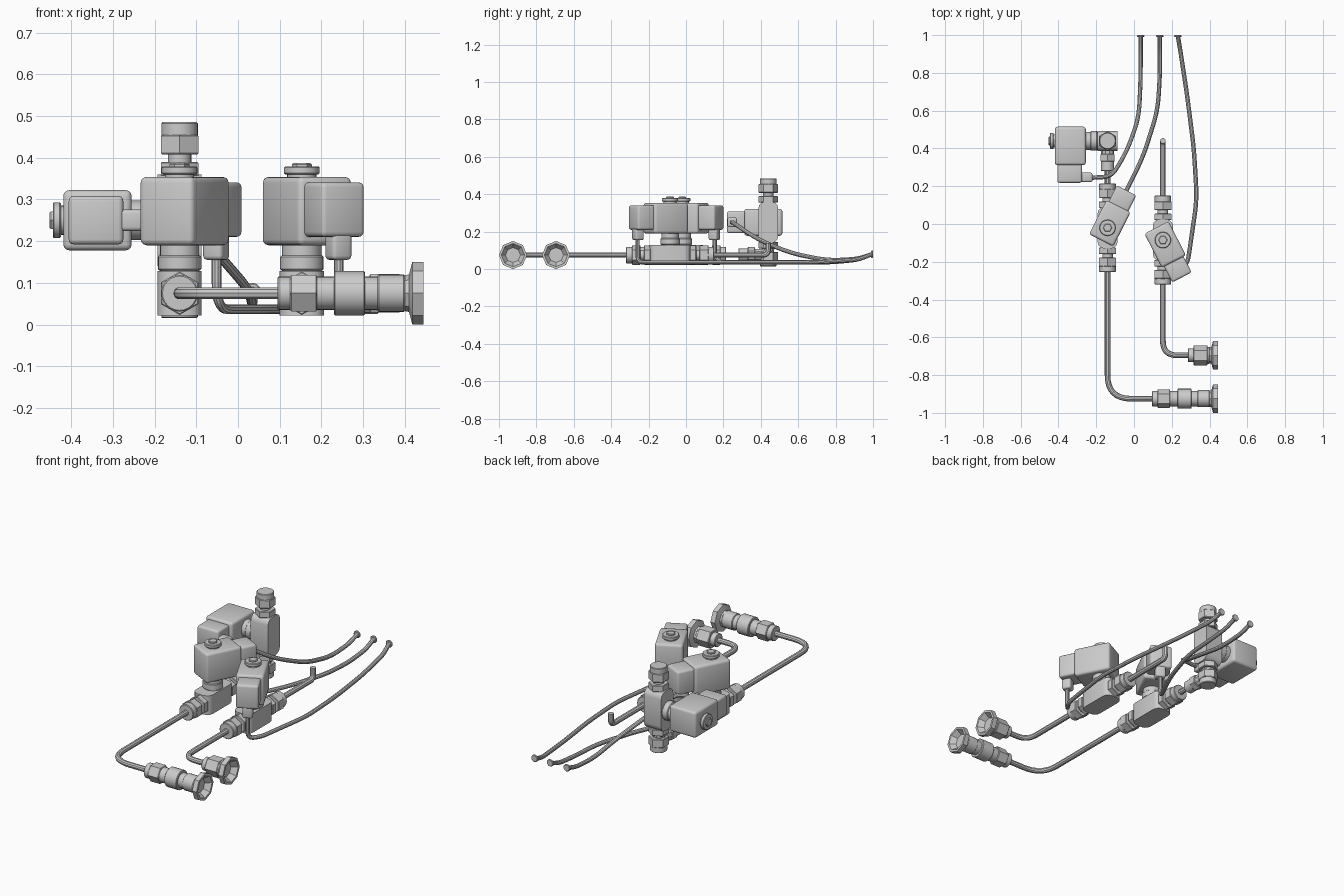
import bpy, bmesh, math
from mathutils import Matrix, Vector

if "Cube" in bpy.data.objects:
    bpy.data.objects.remove(bpy.data.objects["Cube"])

Z = 0.075  # height of the pipe centre line


def link(name, bm, M):
    bmesh.ops.recalc_face_normals(bm, faces=bm.faces)
    me = bpy.data.meshes.new(name)
    bm.to_mesh(me)
    bm.free()
    ob = bpy.data.objects.new(name, me)
    bpy.context.collection.objects.link(ob)
    ob.matrix_world = M
    return ob


def box(name, M, lo, hi, bevel=0.012):
    bm = bmesh.new()
    lo, hi = Vector(lo), Vector(hi)
    bmesh.ops.create_cube(bm, size=1, matrix=Matrix.Translation((lo + hi) / 2) @ Matrix.Diagonal((*(hi - lo), 1)))
    ob = link(name, bm, M)
    b = ob.modifiers.new("round", 'BEVEL')
    b.width, b.segments = bevel, 3
    return ob


def turned(name, M, prof, n=24, spin=0.0):
    """Revolve (radius, height) points round the local z axis."""
    bm = bmesh.new()
    rings = []
    for r, h in prof:
        rings.append([bm.verts.new((r * math.cos(spin + math.tau * i / n),
                                    r * math.sin(spin + math.tau * i / n), h)) for i in range(n)])
    for a, b in zip(rings, rings[1:]):
        for i in range(n):
            bm.faces.new((a[i], a[(i + 1) % n], b[(i + 1) % n], b[i]))
    bm.faces.new(rings[0])
    bm.faces.new(rings[-1])
    return link(name, bm, M)


def cyl(name, M, r, a, b, n=24, spin=0.0, c=0.003):
    return turned(name, M, [(r - c, a), (r, a + c), (r, b - c), (r - c, b)], n, spin)


def tube(name, pts, radius, fillet):
    """Pipe along a path with rounded corners."""
    pts = [Vector(p) for p in pts]
    path = [pts[0]]
    for p, q, s in zip(pts, pts[1:], pts[2:]):
        f = min(fillet, (p - q).length * 0.48, (s - q).length * 0.48)
        a, b = q + (p - q).normalized() * f, q + (s - q).normalized() * f
        for i in range(9):
            t = i / 8
            path.append(a.lerp(q, t).lerp(q.lerp(b, t), t))
    path.append(pts[-1])
    cu = bpy.data.curves.new(name, 'CURVE')
    cu.dimensions = '3D'
    cu.bevel_depth, cu.bevel_resolution, cu.use_fill_caps = radius, 3, True
    sp = cu.splines.new('POLY')
    sp.points.add(len(path) - 1)
    for pt, co in zip(sp.points, path):
        pt.co = (*co, 1)
    ob = bpy.data.objects.new(name, cu)
    bpy.context.collection.objects.link(ob)
    return ob


def along(direction, origin):
    return Matrix.Translation(origin) @ Vector(direction).to_track_quat('Z', 'Y').to_matrix().to_4x4()


def valve(tag, M, angle, spin):
    """Solenoid valve: flow along local y, coil above on local z."""
    body = box(tag + "_body", M, (-.053, -.11, -.053), (.053, .11, .053), .035)
    b = body.modifiers["round"]
    b.limit_method = 'WEIGHT'
    w = body.data.attributes.new("bevel_weight_edge", 'FLOAT', 'EDGE')
    for e in body.data.edges:  # round only the upright edges
        p, q = (body.data.vertices[i].co for i in e.vertices)
        w.data[e.index].value = 1.0 if abs(p.z - q.z) > .05 else 0.0
    # compression fitting on each end
    for side, end in ((1, "outlet"), (-1, "inlet")):
        F = M @ Matrix.Rotation(-side * math.pi / 2, 4, 'X')
        cyl(f"{tag}_{end}_collar", F, .052, .105, .14, 6, spin)
        cyl(f"{tag}_{end}_neck", F, .028, .135, .17)
        cyl(f"{tag}_{end}_nut", F, .052, .158, .205, 6, spin)
        cyl(f"{tag}_{end}_sleeve", F, .044, .2, .235)
    # stem, coil, plug and retaining nut
    cyl(tag + "_stem", M, .047, .04, .12)
    cyl(tag + "_stem_collar", M, .052, .055, .09)
    C = M @ Matrix.Rotation(angle, 4, 'Z')
    box(tag + "_coil", C, (-.075, -.072, .115), (.128, .072, .279), .014)
    box(tag + "_plug", C, (.115, -.058, .135), (.222, .058, .266), .012)
    box(tag + "_cable_gland", C, (.168, -.026, .08), (.218, .026, .15), .01)
    cyl(tag + "_coil_washer", M, .035, .275, .292)
    cyl(tag + "_coil_nut", M, .043, .285, .304)
    cyl(tag + "_coil_screw", M, .024, .3, .312, 6)
    return C @ Vector((.195, 0, .09))


# three valves: two flat, one upright at the back
g_left = valve("left_valve", Matrix.Translation((-.14, -.02, Z)), math.radians(63), math.pi / 2)
g_right = valve("right_valve", Matrix.Translation((.153, -.085, Z)), math.radians(-63), math.pi / 2)
upright = Matrix(((0, 0, -1, -.14), (-1, 0, 0, .44), (0, 1, 0, .25), (0, 0, 0, 1)))
g_back = valve("back_valve", upright, 0, 0)

# elbow joining the left valve to the upright one
tube("back_elbow", [(-.14, .44, .15), (-.14, .44, Z), (-.14, .35, Z)], .034, .05)
E = along((0, -1, 0), (-.14, .44, Z))
cyl("elbow_nut", E, .042, .07, .11, 6, math.pi / 2)
cyl("elbow_sleeve", E, .035, .1, .16)
tube("link_pipe", [(-.14, .21, Z), (-.14, .3, Z)], .015, .01)

# main pipes
tube("left_pipe", [(-.14, -.24, Z), (-.14, -.925, Z), (.12, -.925, Z)], .015, .13)
tube("right_pipe", [(.153, -.3, Z), (.153, -.695, Z), (.31, -.695, Z)], .015, .12)
tube("right_outlet_pipe", [(.153, .12, Z), (.153, .44, Z), (.153, .44, .14)], .015, .06)


# flared end connectors facing right
def flare(tag, y, start):
    P = along((1, 0, 0), (0, y, Z))
    turned(tag + "_flare", P, [(.04, .385), (.045, .41), (.075, .418), (.075, .445),
                               (.062, .445), (.04, .415)], 8, 0)
    cyl(tag + "_flare_sleeve", P, .045, .335, .4)
    return P


P = flare("left", -.925, .1)
cyl("left_end_collar", P, .04, .095, .13)
cyl("left_end_nut", P, .05, .125, .19, 6)
cyl("left_end_neck", P, .04, .185, .235)
cyl("left_check_body", P, .053, .23, .305)
cyl("left_check_neck", P, .04, .3, .34)
P = flare("right", -.695, .28)
cyl("right_end_collar", P, .036, .285, .32)
cyl("right_end_nut", P, .053, .315, .39, 6)

# cables running to the back
low = .036
cables = {
    "back_cable": [g_back, (-.12, .25, .25), (-.04, .38, .16), (.025, .56, .085), (.035, .76, .045), (.035, .92, .055), (.035, .995, .08)],
    "left_cable": [g_left, (g_left.x, g_left.y, low), (.05, .36, low), (.125, .6, low), (.137, .78, low), (.137, .92, .05), (.137, .995, .08)],
    "right_cable": [g_right, (g_right.x, g_right.y, low), (.285, -.2, low), (.333, .13, low), (.317, .4, low), (.28, .69, low), (.245, .92, .05), (.232, .995, .08)],
}
for name, pts in cables.items():
    tube(name, pts, .0115, .08)
    cyl(name + "_end", along((0, 1, 0), (*pts[-1][:1], .99, .08)), .02, 0, .01, 12)

# turn curves to meshes and shade by angle
bpy.ops.object.select_all(action='SELECT')
bpy.context.view_layer.objects.active = bpy.context.selected_objects[0]
bpy.ops.object.convert(target='MESH')
bpy.ops.object.shade_smooth_by_angle(angle=math.radians(32))
